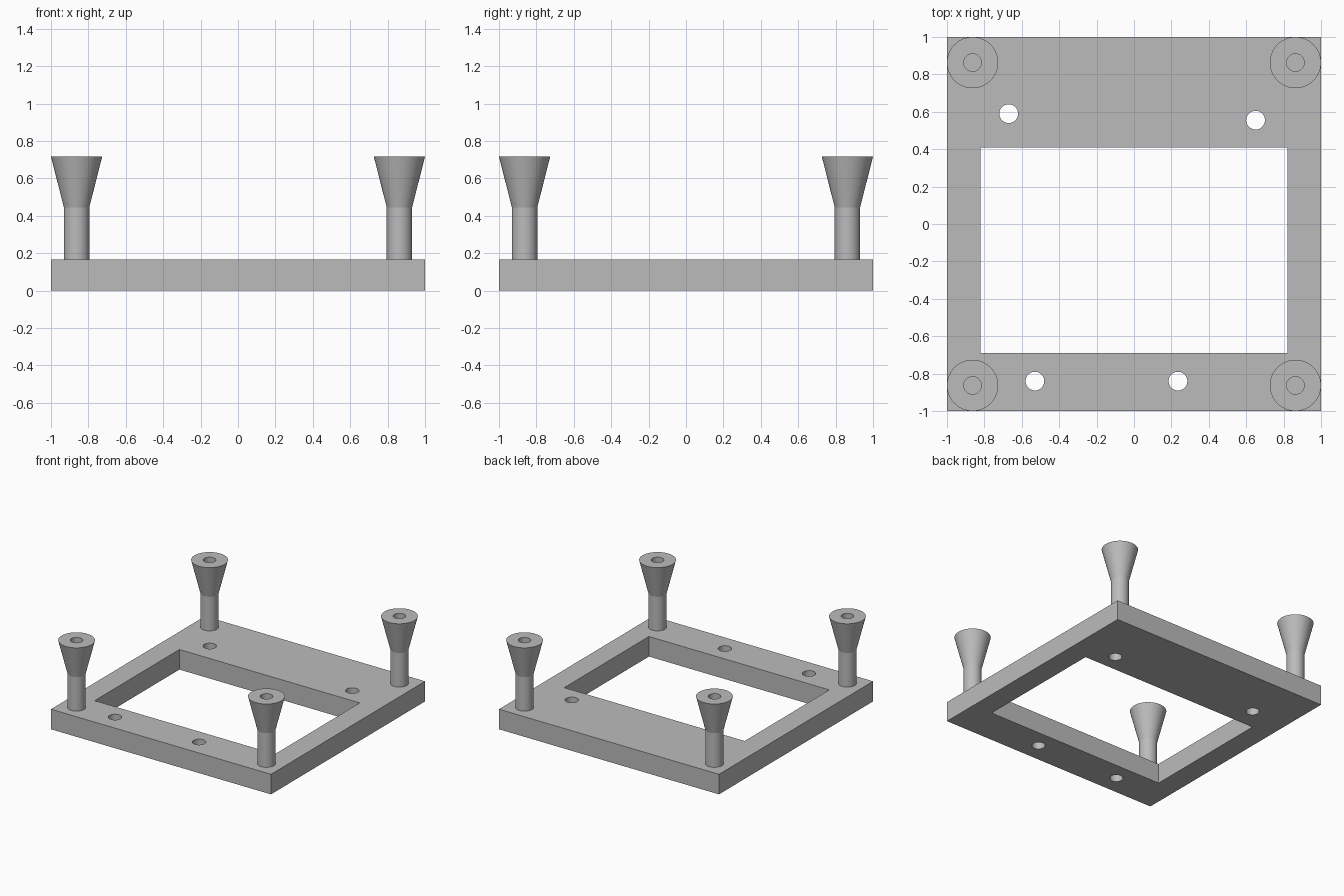
import bpy
import bmesh
from math import cos, sin, tau, radians

cube = bpy.data.objects.get("Cube")
if cube:
    bpy.data.objects.remove(cube, do_unlink=True)

PLATE_TOP = 0.165
POST = 0.863
SIDES = 64

grey = bpy.data.materials.new("plain grey")
grey.use_nodes = True
COLOUR = (0.5, 0.5, 0.5, 1)
grey.diffuse_color = COLOUR
grey.node_tree.nodes["Principled BSDF"].inputs["Base Color"].default_value = COLOUR


def add_object(name, bm):
    bmesh.ops.recalc_face_normals(bm, faces=bm.faces)
    mesh = bpy.data.meshes.new(name)
    bm.to_mesh(mesh)
    bm.free()
    mesh.materials.append(grey)
    obj = bpy.data.objects.new(name, mesh)
    bpy.context.collection.objects.link(obj)
    return obj


def activate(obj):
    bpy.ops.object.select_all(action="DESELECT")
    obj.select_set(True)
    bpy.context.view_layer.objects.active = obj


def box(name, x0, x1, y0, y1, z0, z1):
    bm = bmesh.new()
    bmesh.ops.create_cube(bm, size=1)
    for v in bm.verts:
        v.co.x = x1 if v.co.x > 0 else x0
        v.co.y = y1 if v.co.y > 0 else y0
        v.co.z = z1 if v.co.z > 0 else z0
    return add_object(name, bm)


def lathe(name, profile, x, y):
    """Solid of revolution from (radius, height) points, capped at both ends."""
    bm = bmesh.new()
    rings = [[bm.verts.new((x + r * cos(tau * i / SIDES), y + r * sin(tau * i / SIDES), z))
              for i in range(SIDES)] for r, z in profile]
    for low, high in zip(rings, rings[1:]):
        for i in range(SIDES):
            j = (i + 1) % SIDES
            bm.faces.new((low[i], low[j], high[j], high[i]))
    bm.faces.new(rings[0])
    bm.faces.new(rings[-1])
    return add_object(name, bm)


def cut(target, cutter):
    mod = target.modifiers.new("cut", "BOOLEAN")
    mod.operation = "DIFFERENCE"
    mod.solver = "EXACT"
    mod.object = cutter
    activate(target)
    bpy.ops.object.modifier_apply(modifier=mod.name)
    bpy.data.objects.remove(cutter, do_unlink=True)


# Base plate with an off-centre window and four screw holes
plate = box("base_plate", -1, 1, -1, 1, 0, PLATE_TOP)
cut(plate, box("window_cutter", -0.82, 0.82, -0.69, 0.41, -0.1, 0.3))
for x, y in ((-0.67, 0.59), (0.65, 0.555), (-0.53, -0.84), (0.235, -0.84)):
    cut(plate, lathe("hole_cutter", [(0.05, -0.1), (0.05, 0.3)], x, y))
activate(plate)
bpy.ops.object.shade_smooth_by_angle(angle=radians(30))

# Flared corner posts, each with a blind hole in its top
post_profile = [(0.068, PLATE_TOP - 0.02), (0.068, 0.445), (0.137, 0.717),
                (0.047, 0.717), (0.047, 0.445)]
for depth, y in (("front", -POST), ("back", POST)):
    for side, x in (("right", -POST), ("left", POST)):
        post = lathe(f"{depth}_{side}_post", post_profile, x, y)
        activate(post)
        bpy.ops.object.shade_smooth_by_angle(angle=radians(12))
